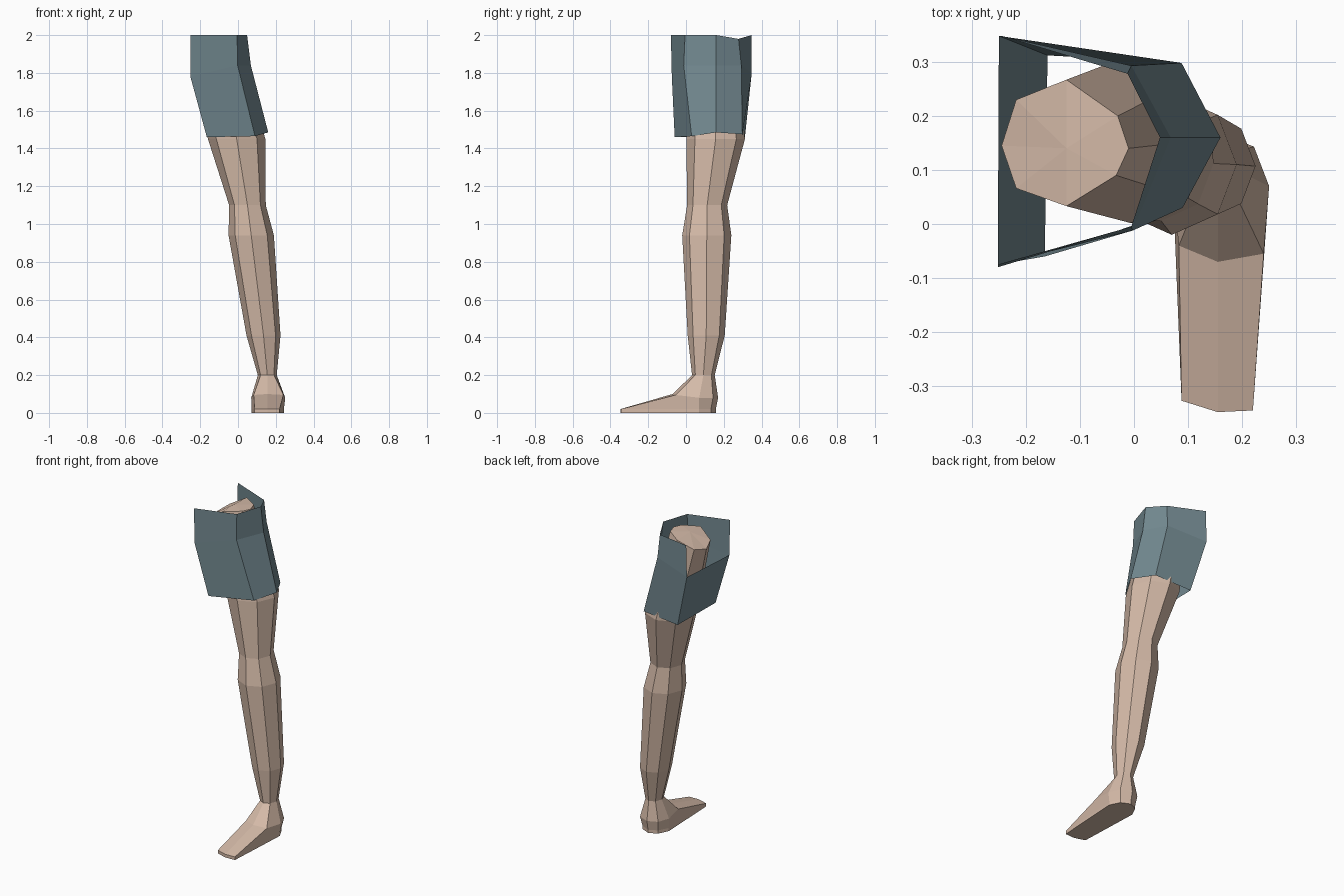
import bpy
import bmesh
import math


def material(name, rgb):
    m = bpy.data.materials.new(name)
    m.diffuse_color = (*rgb, 1)
    return m


def loft(name, rings, mat, skip=(), cap_top=None, cap_bottom=False):
    """Bridge closed rings listed from top to bottom, anticlockwise from above."""
    bm = bmesh.new()
    rows = [[bm.verts.new(p) for p in ring] for ring in rings]
    n = len(rows[0])
    for r in range(len(rows) - 1):
        hi, lo = rows[r], rows[r + 1]
        for i in range(n):
            j = (i + 1) % n
            if (r, i) not in skip:
                bm.faces.new((lo[i], lo[j], hi[j], hi[i]))
    if cap_top:
        c = bm.verts.new(cap_top)
        for i in range(n):
            bm.faces.new((rows[0][i], rows[0][(i + 1) % n], c))
    if cap_bottom:
        bm.faces.new(rows[-1][::-1])
    me = bpy.data.meshes.new(name)
    bm.to_mesh(me)
    bm.free()
    me.materials.append(mat)
    ob = bpy.data.objects.new(name, me)
    bpy.context.collection.objects.link(ob)
    return ob


def octagon(cx, cy, z, rx, ry):
    """Eight points starting on the +x side."""
    return [(cx + rx * math.cos(k * math.pi / 4),
             cy + ry * math.sin(k * math.pi / 4), z) for k in range(8)]


skin = material("skin", (0.66, 0.49, 0.39))
cloth = material("slate_cloth", (0.17, 0.25, 0.28))

# Thigh top: slanted ring, lower on the inner side
hip = [(-0.01, 0.14, 1.975), (-0.03, 0.20, 1.975), (-0.125, 0.267, 1.97), (-0.218, 0.23, 1.92),
       (-0.245, 0.145, 1.90), (-0.218, 0.066, 1.92), (-0.125, 0.033, 1.97), (-0.033, 0.09, 1.975)]

# Thigh, knee, calf and ankle
limb = [octagon(*r) for r in (
    (-0.007, 0.157, 1.45, 0.152, 0.155),
    (0.050, 0.112, 1.10, 0.097, 0.106),
    (0.070, 0.110, 0.94, 0.120, 0.130),
    (0.135, 0.107, 0.41, 0.090, 0.098),
    (0.155, 0.092, 0.20, 0.050, 0.060))]

# Foot: heel and instep, then toe edge, then sole
instep = [(0.25, 0.07, 0.08), (0.222, 0.143, 0.08), (0.155, 0.17, 0.08), (0.095, 0.143, 0.08),
          (0.07, 0.07, 0.08), (0.083, -0.04, 0.095), (0.155, -0.07, 0.10), (0.24, -0.055, 0.095)]
toe_edge = [(0.243, 0.07, 0.02), (0.212, 0.132, 0.02), (0.155, 0.158, 0.02), (0.102, 0.132, 0.02),
            (0.072, 0.07, 0.02), (0.088, -0.327, 0.02), (0.155, -0.348, 0.02), (0.22, -0.345, 0.02)]
sole = [(x, y, 0) for x, y, z in toe_edge]

loft("leg", [hip] + limb + [instep, toe_edge, sole], skin,
     cap_top=(-0.125, 0.14, 1.975), cap_bottom=True)

# Shorts: five-sided sleeve, inner side left open above the crotch
waist = [(-0.252, -0.08, 2.0), (-0.005, -0.005, 2.0), (0.048, 0.16, 2.0),
         (-0.012, 0.278, 1.98), (-0.245, 0.348, 2.0)]
crotch = [(-0.252, -0.075, 1.78), (-0.002, -0.012, 1.84), (0.068, 0.16, 1.84),
          (-0.005, 0.293, 1.84), (-0.25, 0.348, 1.80)]
hem = [(-0.165, -0.06, 1.46), (0.09, 0.03, 1.465), (0.16, 0.16, 1.485),
       (0.088, 0.298, 1.475), (-0.16, 0.312, 1.46)]
loft("shorts_leg", [waist, crotch, hem], cloth, skip={(0, 4)})
